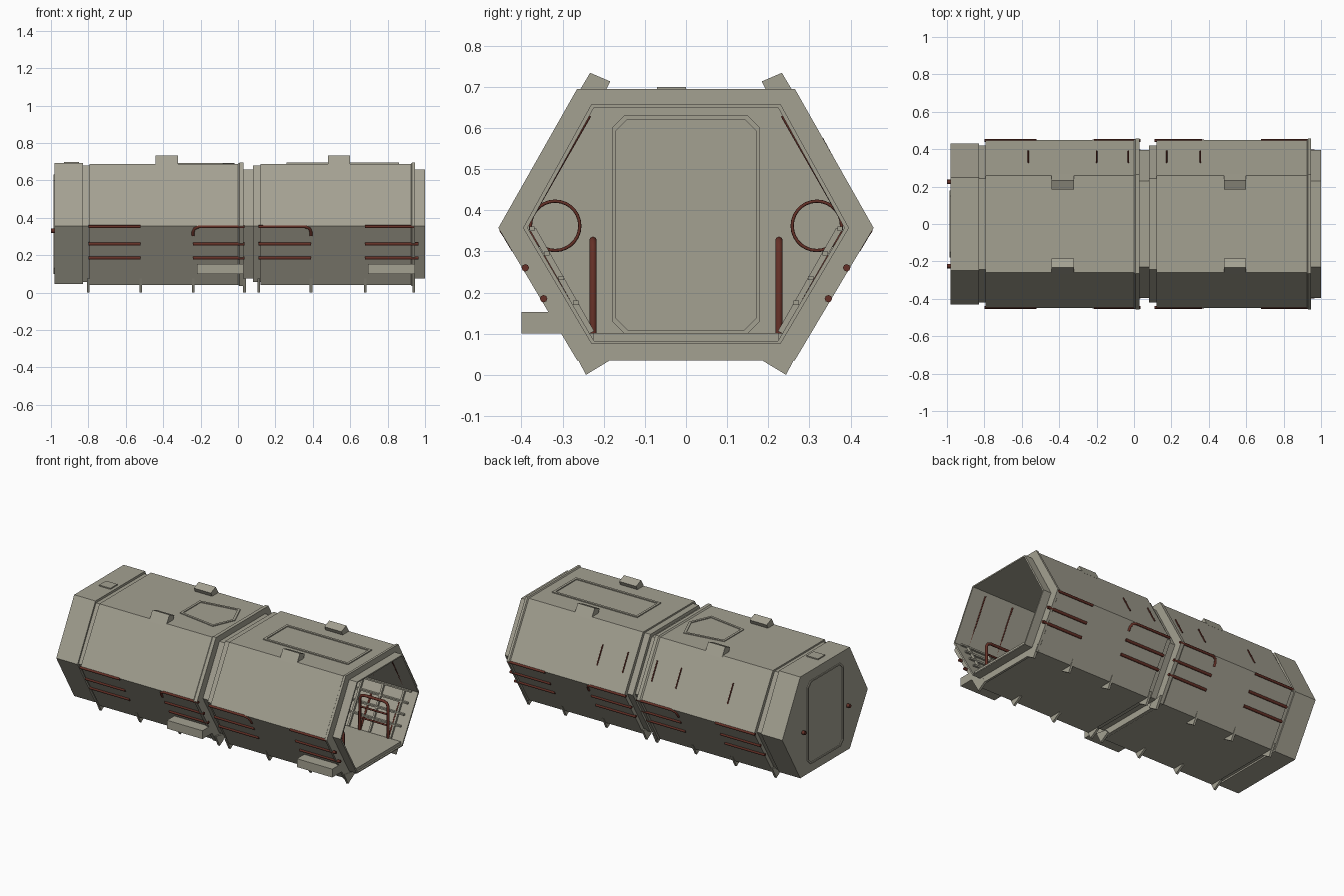
import bpy, bmesh, math
from mathutils import Vector

if "Cube" in bpy.data.objects:
    bpy.data.objects.remove(bpy.data.objects["Cube"])


def material(name, col):
    m = bpy.data.materials.new(name)
    m.diffuse_color = (*col, 1)
    m.use_nodes = True
    m.node_tree.nodes["Principled BSDF"].inputs["Base Color"].default_value = m.diffuse_color
    return m


GREY = material("warm grey hull", (0.37, 0.355, 0.285))
RED = material("rust red pipe", (0.13, 0.03, 0.02))


def finish(name, bm, mat, smooth=False):
    bmesh.ops.recalc_face_normals(bm, faces=bm.faces)
    me = bpy.data.meshes.new(name)
    bm.to_mesh(me)
    bm.free()
    me.materials.append(mat)
    for p in me.polygons:
        p.use_smooth = smooth
    ob = bpy.data.objects.new(name, me)
    bpy.context.collection.objects.link(ob)
    return ob


def prism(name, pts, x0, x1, mat=GREY):
    """Extrude a (y, z) outline along x."""
    bm = bmesh.new()
    a = [bm.verts.new((x0, y, z)) for y, z in pts]
    b = [bm.verts.new((x1, y, z)) for y, z in pts]
    n = len(pts)
    bm.faces.new(a)
    bm.faces.new(b)
    for i in range(n):
        bm.faces.new((a[i], a[(i + 1) % n], b[(i + 1) % n], b[i]))
    return finish(name, bm, mat)


def box(name, x0, x1, y0, y1, z0, z1, mat=GREY):
    return prism(name, [(y0, z0), (y1, z0), (y1, z1), (y0, z1)], x0, x1, mat)


def pipe(name, pts, r, cyclic=False):
    """Round tube swept along a list of points."""
    cu = bpy.data.curves.new(name, 'CURVE')
    cu.dimensions = '3D'
    cu.bevel_depth = r
    cu.bevel_resolution = 2
    cu.use_fill_caps = True
    sp = cu.splines.new('POLY')
    sp.points.add(len(pts) - 1)
    for p, c in zip(sp.points, pts):
        p.co = (*c, 1)
    sp.use_cyclic_u = cyclic
    tmp = bpy.data.objects.new(name, cu)
    me = bpy.data.meshes.new_from_object(tmp)
    bpy.data.objects.remove(tmp)
    me.materials.clear()
    me.materials.append(RED)
    for p in me.polygons:
        p.use_smooth = len(p.vertices) == 4
    bpy.context.collection.objects.link(bpy.data.objects.new(name, me))


def frame(name, outer, inner, to3d, normal):
    """Thin raised frame between two flat outlines."""
    bm = bmesh.new()
    n = len(outer)
    rings = [[bm.verts.new(Vector(to3d(*p)) + Vector(normal) * h) for p in ring]
             for ring, h in ((outer, 0), (outer, 1), (inner, 1), (inner, 0))]
    for k in range(4):
        a, b = rings[k], rings[(k + 1) % 4]
        for i in range(n):
            bm.faces.new((a[i], a[(i + 1) % n], b[(i + 1) % n], b[i]))
    return finish(name, bm, GREY)


def hexagon(hy, zt, zb):
    ty = hy * 0.58
    return [(hy, 0.357), (ty, zt), (-ty, zt), (-hy, 0.357), (-ty, zb), (ty, zb)]


# hexagonal hull: stepped outside, lip at the open end, then back along the inside
main, lip = (0.448, 0.688, 0.04), (0.456, 0.695, 0.035)
neck, collar = (0.396, 0.658, 0.075), (0.42, 0.678, 0.057)
cap, lining = (0.43, 0.692, 0.047), (0.385, 0.650, 0.082)
steps = [(-0.98, cap), (-0.83, cap), (-0.83, collar), (-0.795, collar), (-0.795, main),
         (0.0, main), (0.008, lip), (0.03, lip), (0.03, neck), (0.08, neck),
         (0.08, collar), (0.12, collar), (0.12, main), (0.925, main), (0.93, lip),
         (0.945, lip), (0.945, neck), (1.0, neck), (1.0, lining), (-0.90, lining)]
bm = bmesh.new()
rings = [[bm.verts.new((x, y, z)) for y, z in hexagon(*h)] for x, h in steps]
for a, b in zip(rings, rings[1:]):
    for i in range(6):
        bm.faces.new((a[i], a[(i + 1) % 6], b[(i + 1) % 6], b[i]))
bm.faces.new(rings[0])
bm.faces.new(rings[-1])
finish("hull", bm, GREY)


def lower_y(z):
    return 0.26 + (z - 0.04) * 0.188 / 0.317


# pipe bays: start, end, and the end where the top pipe bends down
bays = [(-0.80, -0.52, None), (-0.24, 0.035, 0), (0.11, 0.39, 1), (0.68, 0.965, None)]
for s in (-1, 1):
    for x0, x1, bend in bays:
        for z in (0.185, 0.26):
            pipe("side_pipe", [(x0, s * lower_y(z), z), (x1, s * lower_y(z), z)], 0.009)
        top = [(min(x1, 0.94), s * 0.446, 0.352), (x0, s * 0.446, 0.352)]
        if bend is not None:
            if bend == 1:
                top = [(x0, s * 0.446, 0.352), (x1, s * 0.446, 0.352)]
            e, d = top[1][0], (1 if bend == 0 else -1)
            top[1] = (e + d * 0.03, s * 0.446, 0.352)
            top += [(e + d * 0.008, s * lower_y(0.343), 0.343),
                    (e, s * lower_y(0.325), 0.325), (e, s * lower_y(0.305), 0.305)]
        pipe("edge_pipe", top, 0.008)
        # small fins along the bottom edge
        for x in (x0, min(x1, 0.94)):
            prism("bottom_fin", [(s * 0.283, 0.075), (s * 0.243, 0.0), (s * 0.182, 0.037),
                                 (s * 0.2, 0.06)], x - 0.007, x + 0.007)
        # interior rail with rounded corners
        a, b, y = x0 + 0.02, min(x1, 0.92) - 0.02, s * 0.226
        pipe("inner_rail", [(a, y, 0.10), (a, y, 0.30), (a + 0.01, y, 0.32), (a + 0.03, y, 0.327),
                            (b - 0.03, y, 0.327), (b - 0.01, y, 0.32), (b, y, 0.30), (b, y, 0.10)], 0.009)
        for z in (0.18, 0.25):
            pipe("inner_rail_bar", [(a, y, z), (b, y, z)], 0.006)
        # interior wall hoops
        for x in (a, b):
            pipe("wall_hoop", [(x, s * 0.235, 0.63), (x, s * 0.378, 0.38)], 0.005)
            pipe("lower_wall_hoop", [(x, s * 0.345, 0.29), (x, s * 0.235, 0.11)], 0.006)
    # roof lugs
    for x in (-0.38, 0.54):
        prism("roof_lug", [(s * 0.268, 0.675), (s * 0.233, 0.734), (s * 0.184, 0.713),
                           (s * 0.20, 0.68)], x - 0.06, x + 0.06)
    # round inner ducts and end cap buttons
    pipe("wall_ring", [(0.05, s * 0.318 + 0.06 * math.cos(t * math.tau / 28),
                        0.362 + 0.06 * math.sin(t * math.tau / 28)) for t in range(28)], 0.004, True)
    pipe("end_button", [(-0.97, s * 0.225, 0.33), (-1.0, s * 0.225, 0.33)], 0.012)
    # interior lower wall grid
    for i in range(13):
        x = -0.85 + i * 0.147
        prism("wall_rib", [(s * 0.382, 0.357), (s * 0.235, 0.10), (s * 0.223, 0.106), (s * 0.365, 0.357)],
              x - 0.006, x + 0.006)
    for z in (0.17, 0.23, 0.29, 0.35):
        y = 0.222 + (z - 0.082) * 0.163 / 0.275
        box("wall_slat", -0.88, 0.96, min(s * y, s * (y - 0.013)), max(s * y, s * (y - 0.013)), z, z + 0.01)

# small red slits on the back upper face
for x in (-0.565, -0.2, -0.03, 0.175, 0.355):
    pipe("back_slit", [(x, 0.33, 0.245 + 0.0 + 0.003 + 0.325), (x, 0.39, 0.463)], 0.004)

# floor slab
box("floor", -0.90, 0.99, -0.225, 0.225, 0.078, 0.102)

# step boxes on the front side
for x0, x1 in ((-0.22, 0.03), (0.695, 0.945)):
    box("side_step", x0, x1, -0.40, -0.29, 0.10, 0.153)


def roof(x, y):
    return (x, y, 0.688)


# roof hatch outlines
frame("roof_hatch_frame", [(0.26, -0.12), (0.86, -0.12), (0.86, 0.12), (0.26, 0.12)],
      [(0.275, -0.105), (0.845, -0.105), (0.845, 0.105), (0.275, 0.105)], roof, (0, 0, 0.006))
frame("roof_access_frame", [(-0.34, -0.10), (-0.08, -0.14), (-0.02, 0), (-0.08, 0.14), (-0.34, 0.10)],
      [(-0.325, -0.088), (-0.09, -0.124), (-0.037, 0), (-0.09, 0.124), (-0.325, 0.088)],
      roof, (0, 0, 0.005))
box("roof_latch", -0.93, -0.85, -0.07, 0.0, 0.685, 0.699)

# end door on the closed end, with a matching inner door
door = [(-0.15, 0.10), (0.15, 0.10), (0.18, 0.13), (0.18, 0.60), (0.15, 0.63),
        (-0.15, 0.63), (-0.18, 0.60), (-0.18, 0.13)]
shrunk = [(y * 0.95, 0.365 + (z - 0.365) * 0.965) for y, z in door]
frame("end_door_frame", door, shrunk, lambda y, z: (-0.98, y, z), (-0.006, 0, 0))
frame("inner_door_frame", door, shrunk, lambda y, z: (-0.90, y, z), (0.008, 0, 0))
